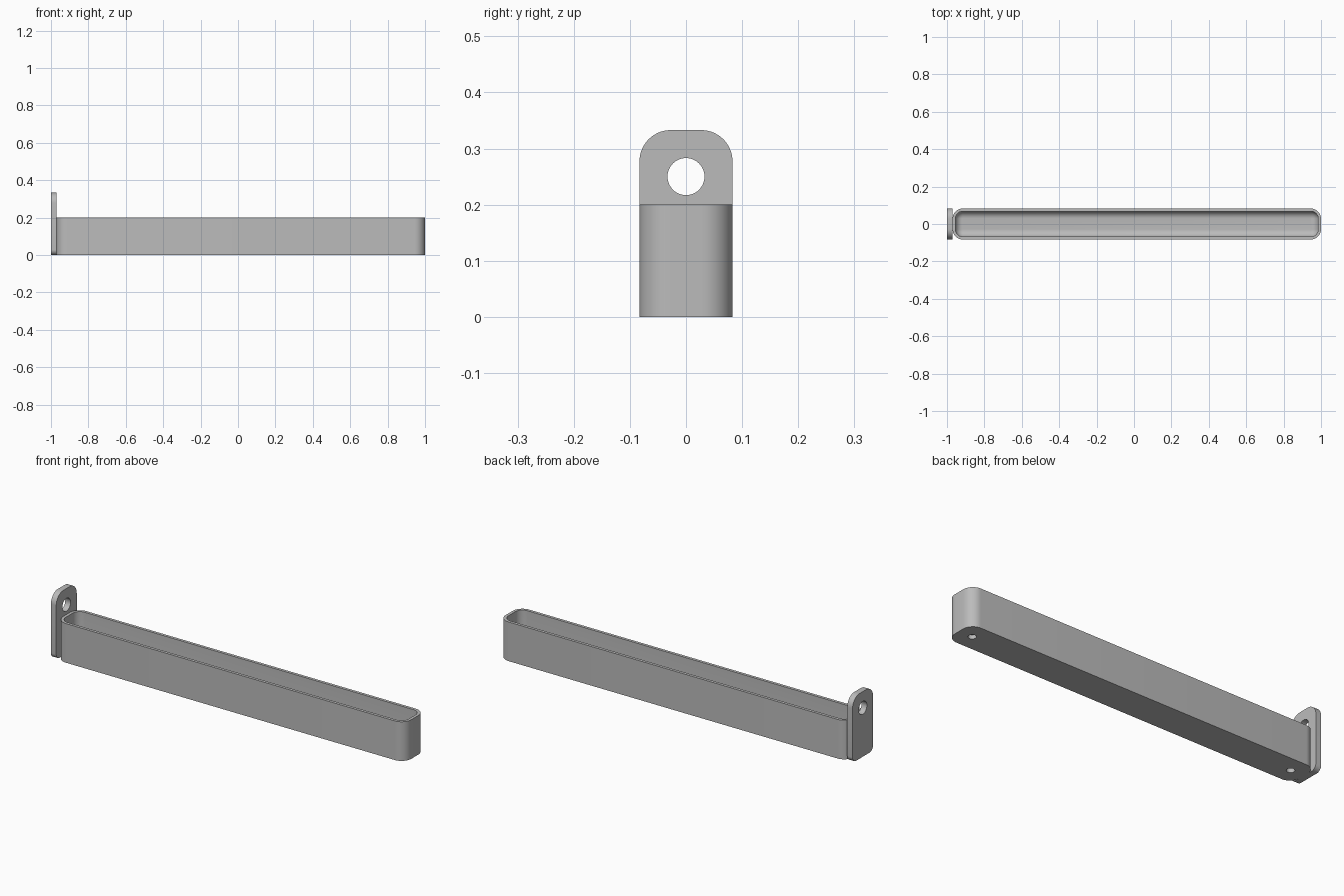
import bpy
import bmesh
import math

if "Cube" in bpy.data.objects:
    bpy.data.objects.remove(bpy.data.objects["Cube"], do_unlink=True)

# One flat colour
grey = bpy.data.materials.new("mid grey")
grey.use_nodes = True
colour = (0.5, 0.5, 0.5, 1)
grey.diffuse_color = colour
grey.node_tree.nodes["Principled BSDF"].inputs["Base Color"].default_value = colour

HALF_WIDTH = 0.083
PLATE_INNER_X = -0.97
TRAY_HEIGHT = 0.2
CENTRE_X = (1 + PLATE_INNER_X) / 2
HALF_LENGTH = (1 - PLATE_INNER_X) / 2


def rounded_rectangle(half_u, half_v, top_radius, bottom_radius, steps=10):
    """Counter-clockwise outline with separate top and bottom corner radii."""
    points = []
    for corner, (su, sv) in enumerate([(1, 1), (-1, 1), (-1, -1), (1, -1)]):
        r = top_radius if sv > 0 else bottom_radius
        for i in range(steps + 1):
            a = math.pi / 2 * (corner + i / steps)
            points.append((su * (half_u - r) + r * math.cos(a),
                           sv * (half_v - r) + r * math.sin(a)))
    return points


def loft(name, rings):
    """Skin matching closed rings and cap both ends."""
    bm = bmesh.new()
    loops = [[bm.verts.new(p) for p in ring] for ring in rings]
    count = len(loops[0])
    for a, b in zip(loops, loops[1:]):
        for i in range(count):
            j = (i + 1) % count
            bm.faces.new((a[i], a[j], b[j], b[i]))
    bm.faces.new(loops[0][::-1])
    bm.faces.new(loops[-1])
    bmesh.ops.recalc_face_normals(bm, faces=bm.faces)
    mesh = bpy.data.meshes.new(name)
    bm.to_mesh(mesh)
    bm.free()
    mesh.materials.append(grey)
    obj = bpy.data.objects.new(name, mesh)
    bpy.context.collection.objects.link(obj)
    return obj


def drill(obj, location, radius, depth, rotation=(0, 0, 0)):
    """Cut a round hole centred on location."""
    bpy.ops.mesh.primitive_cylinder_add(vertices=40, radius=radius, depth=depth,
                                        location=location, rotation=rotation)
    cutter = bpy.context.object
    cutter.hide_render = True
    cutter.data.materials.append(grey)
    cut = obj.modifiers.new("hole", "BOOLEAN")
    cut.operation = "DIFFERENCE"
    cut.solver = "EXACT"
    cut.object = cutter
    select(obj)
    bpy.ops.object.modifier_apply(modifier=cut.name)
    bpy.data.objects.remove(cutter, do_unlink=True)


def select(obj):
    bpy.ops.object.select_all(action="DESELECT")
    obj.select_set(True)
    bpy.context.view_layer.objects.active = obj


def tray_ring(inset, z):
    r = 0.055 - inset
    outline = rounded_rectangle(HALF_LENGTH - inset, HALF_WIDTH - inset, r, r)
    return [(CENTRE_X + x, y, z) for x, y in outline]


# Tray: outer wall, rim, inner wall and a filleted floor
wall, floor, fillet = 0.015, 0.03, 0.038
rings = [tray_ring(0, 0), tray_ring(0, TRAY_HEIGHT), tray_ring(wall, TRAY_HEIGHT)]
for i in range(9):
    a = math.pi / 2 * i / 8
    rings.append(tray_ring(wall + fillet * (1 - math.cos(a)),
                           floor + fillet * (1 - math.sin(a))))
tray = loft("tray", rings)

# Blind sockets under both ends
for side in (-1, 1):
    drill(tray, (CENTRE_X + side * (HALF_LENGTH - 0.075), 0, 0), 0.019, 0.04)

# Hanging plate with large top corners and smaller bottom corners
plate_half_height = 0.1665
outline = rounded_rectangle(HALF_WIDTH, plate_half_height, 0.056, 0.028)
plate = loft("hanging_plate", [[(x, y, z + plate_half_height) for y, z in outline]
                               for x in (-1, PLATE_INNER_X)])
drill(plate, (-0.985, 0, 0.25), 0.033, 0.1, (0, math.pi / 2, 0))

# Smooth rounded surfaces, crisp edges
for part in (tray, plate):
    select(part)
    bpy.ops.object.shade_smooth_by_angle(angle=math.radians(30))
